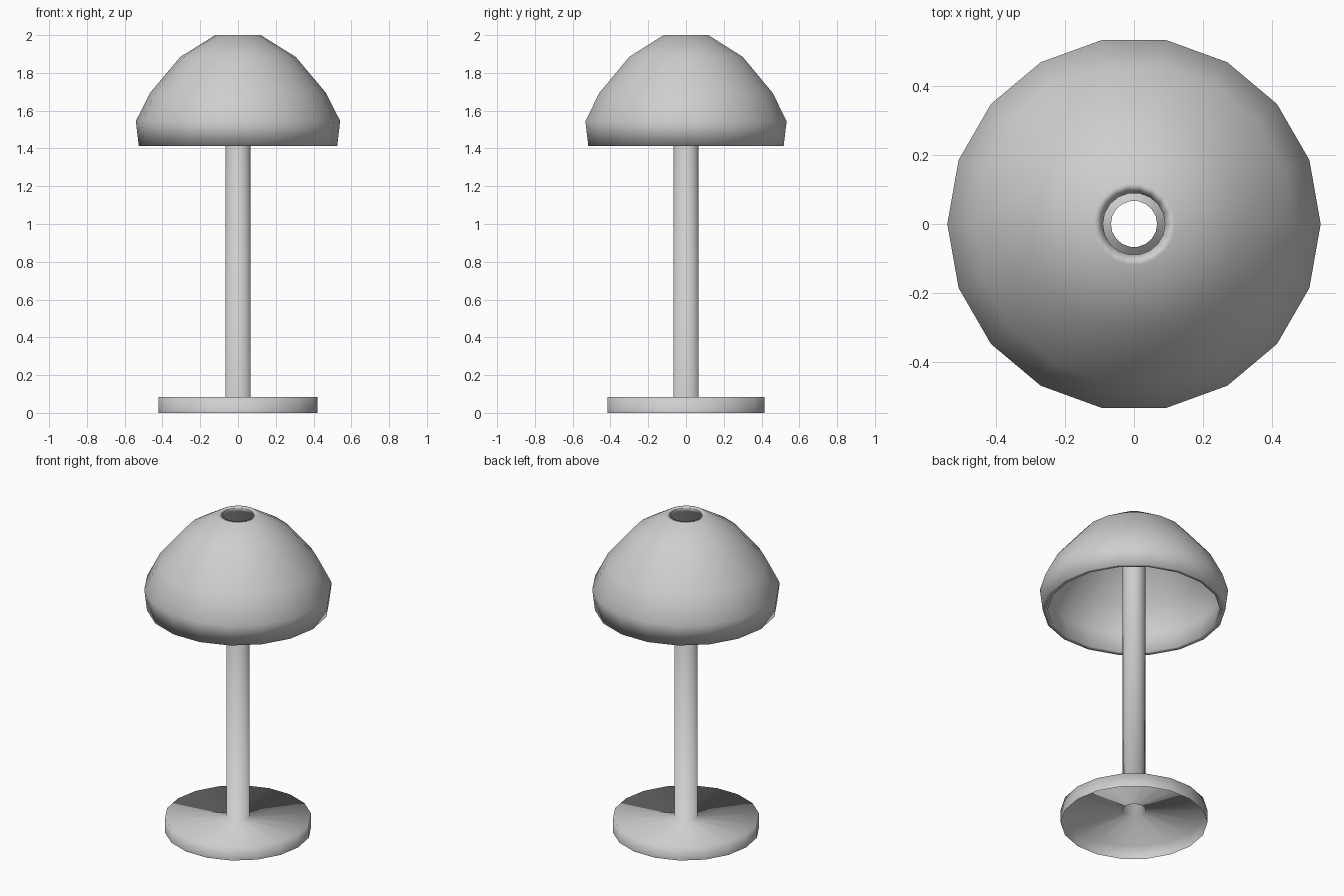
import bpy
import bmesh
from math import cos, sin, tau

SIDES = 18

cube = bpy.data.objects.get("Cube")
if cube:
    bpy.data.objects.remove(cube, do_unlink=True)

# Single plain grey finish
grey = bpy.data.materials.new("plain_grey")
grey.use_nodes = True
colour = (0.62, 0.62, 0.62, 1.0)
grey.diffuse_color = colour
grey.node_tree.nodes["Principled BSDF"].inputs["Base Color"].default_value = colour


def lathe(name, profile, closed):
    """Spin a (radius, height) profile around z with outward faces."""
    bm = bmesh.new()
    rings = []
    for radius, z in profile:
        rings.append([bm.verts.new((radius * cos(tau * k / SIDES),
                                    radius * sin(tau * k / SIDES), z))
                      for k in range(SIDES)])
    pairs = list(zip(rings, rings[1:]))
    if closed:
        pairs.append((rings[-1], rings[0]))
    for upper, lower in pairs:
        for k in range(SIDES):
            n = (k + 1) % SIDES
            bm.faces.new((upper[k], lower[k], lower[n], upper[n])).smooth = True
    mesh = bpy.data.meshes.new(name)
    bm.to_mesh(mesh)
    bm.free()
    mesh.materials.append(grey)
    obj = bpy.data.objects.new(name, mesh)
    bpy.context.collection.objects.link(obj)
    return obj


# Hollow pole flaring into a thin disc base with a turned-down rim, open below
lathe("pole_and_base", [
    (0.067, 1.88), (0.067, 0.085), (0.422, 0.085), (0.422, 0.0),
], closed=False)

# Thin domed shade: outer wall down, then the inner wall set in sideways
outer = [(0.12, 2.0), (0.305, 1.885), (0.465, 1.695), (0.541, 1.545), (0.525, 1.412)]
inner = [(radius - 0.03, z - 0.002) for radius, z in reversed(outer[:-1])]
lathe("lamp_shade", outer + [(0.496, 1.414)] + inner, closed=True)
